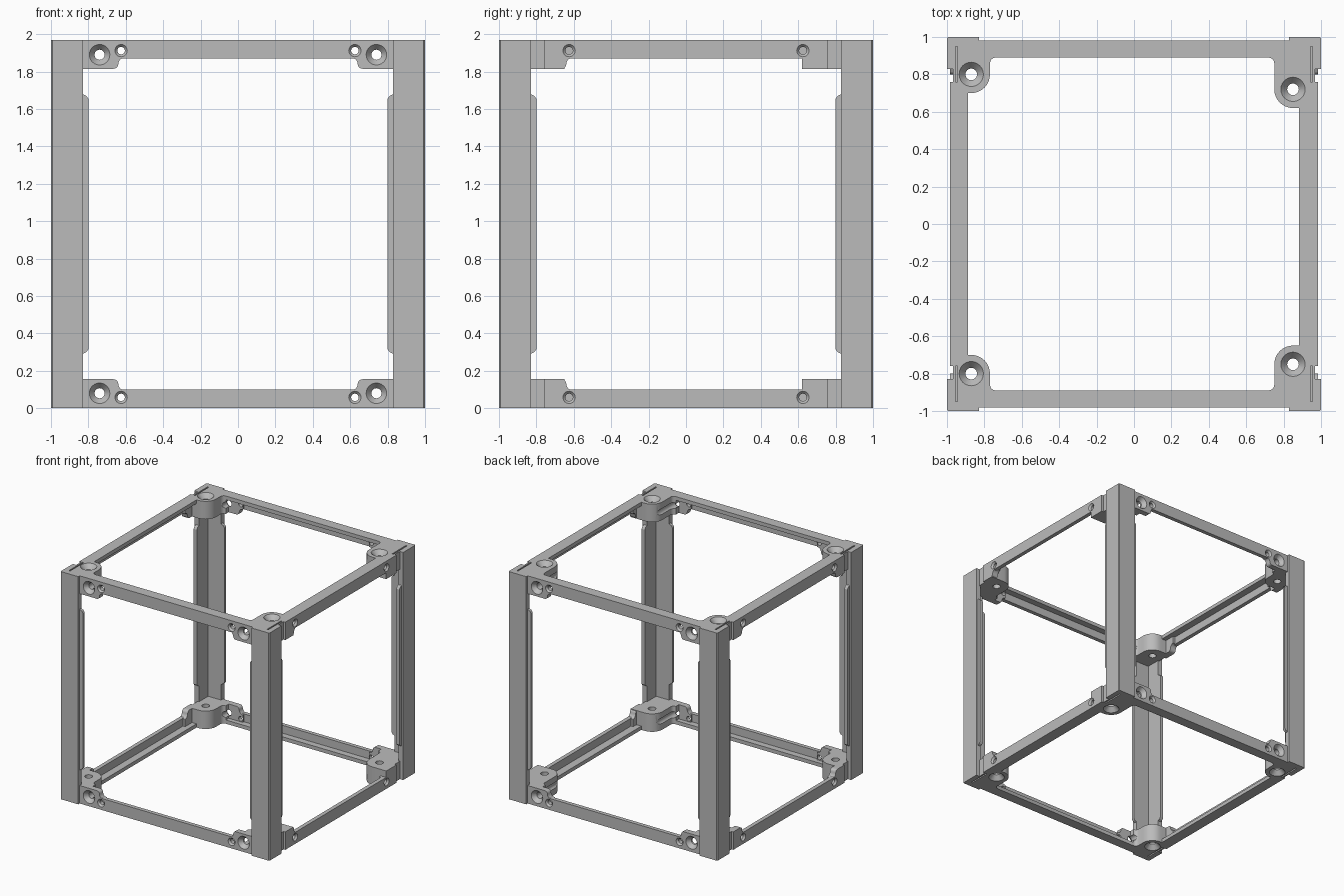
import bpy, bmesh
from math import sin, cos, pi, radians
from mathutils import Matrix, Vector

if "Cube" in bpy.data.objects:
    bpy.data.objects.remove(bpy.data.objects["Cube"])

H = 1.97          # overall height
DROP = 0.155      # depth of the corner blocks

metal = bpy.data.materials.new("plain_grey_metal")
metal.use_nodes = True
grey = (0.5, 0.5, 0.5, 1)
metal.diffuse_color = grey
metal.node_tree.nodes["Principled BSDF"].inputs["Base Color"].default_value = grey


def make(name, bm):
    bmesh.ops.recalc_face_normals(bm, faces=bm.faces)
    mesh = bpy.data.meshes.new(name)
    bm.to_mesh(mesh)
    bm.free()
    mesh.materials.append(metal)
    obj = bpy.data.objects.new(name, mesh)
    bpy.context.collection.objects.link(obj)
    return obj


def prism(name, pts, lo, hi, axis="z"):
    """Extrude a flat outline from lo to hi along an axis."""
    place = {"z": lambda a, b, c: (a, b, c),
             "y": lambda a, b, c: (a, c, b),
             "x": lambda a, b, c: (c, a, b)}[axis]
    bm = bmesh.new()
    face = bm.faces.new([bm.verts.new(place(a, b, lo)) for a, b in pts])
    new = bmesh.ops.extrude_face_region(bm, geom=[face])["geom"]
    shift = Vector(place(0, 0, hi - lo))
    bmesh.ops.translate(bm, vec=shift, verts=[v for v in new if isinstance(v, bmesh.types.BMVert)])
    return make(name, bm)


def box(name, x, y, z):
    return prism(name, [(x[0], y[0]), (x[1], y[0]), (x[1], y[1]), (x[0], y[1])], *z)


def arc(cx, cy, r, a, b, n=8):
    return [(cx + r * cos(radians(a + (b - a) * i / n)),
             cy + r * sin(radians(a + (b - a) * i / n))) for i in range(n + 1)]


def drill(pos, inward, rim, bore, sink, depth):
    """Countersunk screw hole: a lathed cutter entering along inward."""
    bm = bmesh.new()
    n = 24
    rings = []
    for r, d in ((rim, -0.02), (rim, 0), (bore, sink), (bore, depth)):
        rings.append([bm.verts.new((r * cos(2 * pi * i / n), r * sin(2 * pi * i / n), d)) for i in range(n)])
    for a, b in zip(rings, rings[1:]):
        for i in range(n):
            bm.faces.new((a[i], a[(i + 1) % n], b[(i + 1) % n], b[i]))
    bm.faces.new(rings[0])
    bm.faces.new(rings[-1])
    turn = Vector((0, 0, 1)).rotation_difference(Vector(inward)).to_matrix().to_4x4()
    bm.transform(Matrix.Translation(pos) @ turn)
    return make("screw_cutter", bm)


def combine(target, tools, operation):
    for tool in tools:
        mod = target.modifiers.new("cut", "BOOLEAN")
        mod.operation = operation
        mod.solver = "EXACT"
        mod.object = tool
    bpy.context.view_layer.update()
    graph = bpy.context.evaluated_depsgraph_get()
    mesh = bpy.data.meshes.new_from_object(target.evaluated_get(graph))
    target.modifiers.clear()
    target.data = mesh
    for tool in tools:
        bpy.data.objects.remove(tool)


CORNERS = [(sx, sy) for sx in (-1, 1) for sy in (-1, 1)]
SCREWS = {(-1, 1): (0.87, 0.80), (-1, -1): (0.87, 0.80),
          (1, 1): (0.85, 0.72), (1, -1): (0.85, 0.75)}

# Top ring: L-section rails made by hollowing a slab twice
OX, OY = 0.985, 0.98
ring = box("top_ring", (-OX, OX), (-OY, OY), (H - 0.1, H))
hollow = box("opening", (-0.887, 0.883), (-0.89, 0.89), (H - 0.2, H + 0.1))
channel = box("channel", (-OX + 0.035, OX - 0.035), (-OY + 0.035, OY - 0.035), (H - 0.2, H - 0.032))
combine(ring, [hollow, channel], "DIFFERENCE")

# Corner blocks with rounded ears, and brackets along each rail
parts = []
for sx, sy in CORNERS:
    ex, ey = SCREWS[sx, sy]
    left, low, side = ex - 0.1, ey - 0.1, 0.885
    ear = [(OX, OY), (left - 0.03, OY)]
    ear += arc(left - 0.03, 0.86, 0.03, 90, 0, 4)
    ear += arc(ex, ey, 0.1, 180, 270)
    ear += [(side + 0.01, low), (OX, low)]
    parts.append(prism("ear", [(sx * a, sy * b) for a, b in ear], H - DROP, H))
    profile = [(0.9, H - 0.01), (0.9, H - DROP), (0.665, H - DROP)]
    profile += arc(0.665, H - DROP + 0.025, 0.025, 270, 180, 4)
    profile += arc(0.605, H - DROP + 0.025, 0.035, 0, 90, 4)
    profile += [(0.605, H - 0.01)]
    parts.append(prism("bracket", [(sx * a, b) for a, b in profile], sy * 0.93, sy * OY, "y"))
    parts.append(prism("bracket", [(sy * a, b) for a, b in profile], sx * 0.93, sx * OX, "x"))
combine(ring, parts, "UNION")

# Screw holes, side grooves and thin slots behind the posts
cuts = []
for sx, sy in CORNERS:
    ex, ey = SCREWS[sx, sy]
    cuts.append(drill((sx * ex, sy * ey, H), (0, 0, -1), 0.065, 0.031, 0.04, 0.3))
    cuts.append(drill((sx * 0.74, sy * OY, H - 0.08), (0, -sy, 0), 0.055, 0.027, 0.035, 0.5))
    cuts.append(drill((sx * 0.625, sy * OY, H - 0.058), (0, -sy, 0), 0.033, 0.02, 0.015, 0.1))
    cuts.append(drill((sx * OX, sy * 0.625, H - 0.058), (-sx, 0, 0), 0.033, 0.02, 0.015, 0.05))
    cuts.append(box("groove", (sx * 0.968, sx * 1.1), (sy * 0.76, sy * 0.85), (H - 0.2, H + 0.1)))
    cuts.append(box("slot", (sx * 0.943, sx * 0.955), (sy * 0.76, sy * 0.95), (H - 0.14, H + 0.1)))
combine(ring, cuts, "DIFFERENCE")

# Bottom ring mirrors the top one
bm = bmesh.new()
bm.from_mesh(ring.data)
bm.transform(Matrix.Translation((0, 0, H)) @ Matrix.Diagonal((1, 1, -1, 1)))
bottom = make("bottom_ring", bm)

# Corner posts: L-section angles with stepped lips on both arms
T, EDGE, LIP, C = 0.955, 0.83, 0.80, 0.007
angle = [(EDGE, 1), (1 - C, 1), (1, 1 - C), (1, EDGE), (T, EDGE), (T, T), (EDGE, T)]
lip = [(EDGE + 0.01, 0.29), (EDGE, 0.29), (LIP + 0.01, 0.3), (LIP, 0.315)]
lip += [(a, H - b) for a, b in reversed(lip)]
smooth = [ring, bottom]
for sx, sy in CORNERS:
    place = ("front" if sy < 0 else "back") + ("_left" if sx > 0 else "_right")
    prism(place + "_post", [(sx * a, sy * b) for a, b in angle], 0, H)
    prism(place + "_lip", [(sx * a, b) for a, b in lip], sy * T, sy * 0.98, "y")
    prism(place + "_side_lip", [(sy * a, b) for a, b in lip], sx * T, sx * 0.985, "x")

# Smooth the round holes and ears, keep the machined edges crisp
bpy.ops.object.select_all(action="DESELECT")
for obj in smooth:
    obj.select_set(True)
bpy.context.view_layer.objects.active = ring
bpy.ops.object.shade_smooth_by_angle(angle=radians(30))
